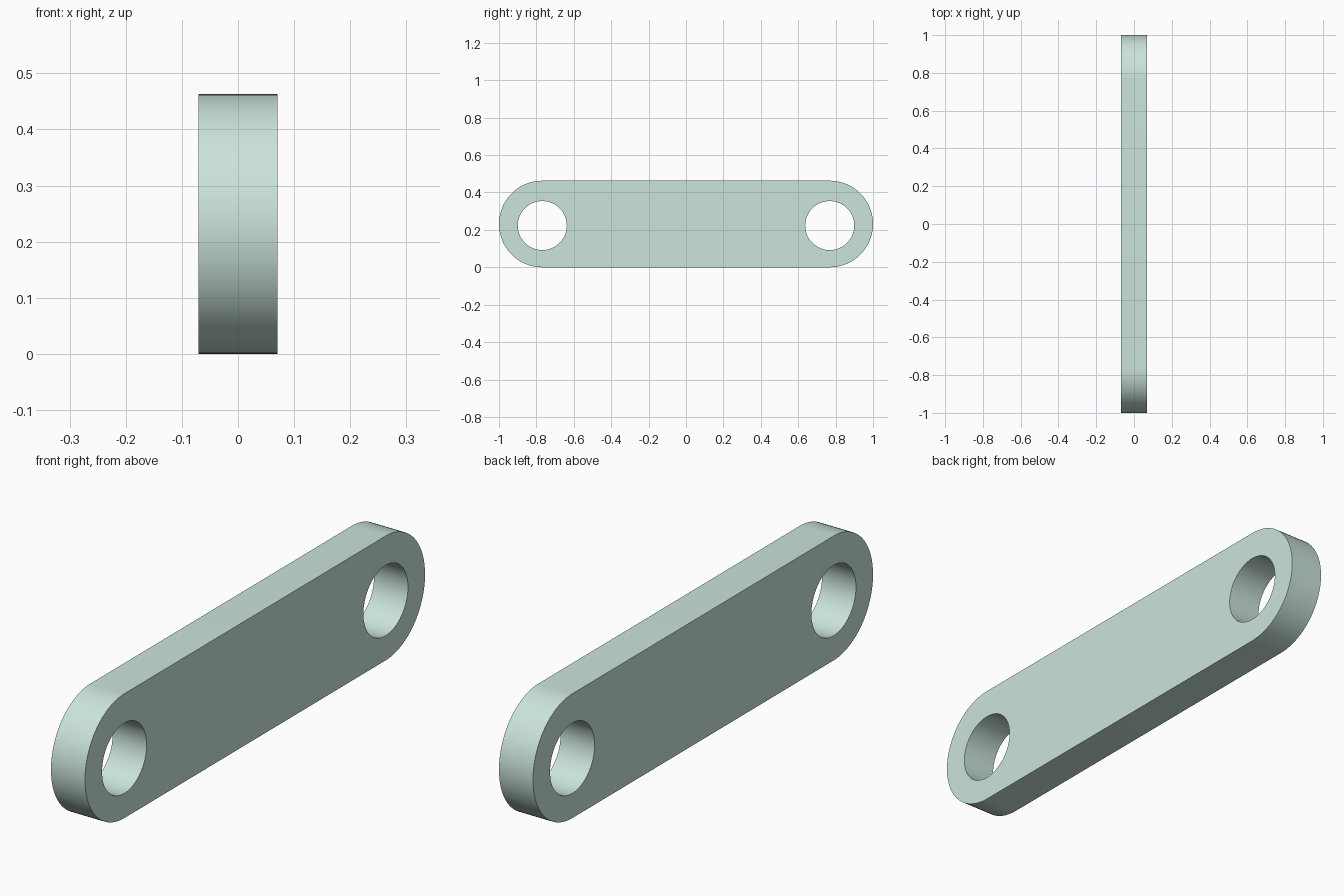
import bpy, bmesh
from math import sin, cos, pi

if "Cube" in bpy.data.objects:
    bpy.data.objects.remove(bpy.data.objects["Cube"])

HALF_T = 0.07            # half thickness along x
R_END, R_HOLE = 0.2315, 0.131
Y_END = 1 - R_END        # centre of the rounded ends and the holes
Z_HOLE = 0.223
SEG = 48


def arc(cy, cz, r, start, end, n):
    return [(cy + r * cos(start + (end - start) * i / n),
             cz + r * sin(start + (end - start) * i / n)) for i in range(n + 1)]


def prism(name, outline, half):
    """Extrude a closed y-z outline along x."""
    bm = bmesh.new()
    face = bm.faces.new([bm.verts.new((-half, y, z)) for y, z in outline])
    ext = bmesh.ops.extrude_face_region(bm, geom=[face])
    verts = [g for g in ext["geom"] if isinstance(g, bmesh.types.BMVert)]
    bmesh.ops.translate(bm, verts=verts, vec=(2 * half, 0, 0))
    bmesh.ops.recalc_face_normals(bm, faces=bm.faces)
    mesh = bpy.data.meshes.new(name)
    bm.to_mesh(mesh)
    bm.free()
    obj = bpy.data.objects.new(name, mesh)
    bpy.context.collection.objects.link(obj)
    return obj


# Link plate: stadium profile with two round ends
plate = prism("link_plate",
              arc(Y_END, R_END, R_END, -pi / 2, pi / 2, SEG)
              + arc(-Y_END, R_END, R_END, pi / 2, 3 * pi / 2, SEG), HALF_T)
bpy.context.view_layer.objects.active = plate
plate.select_set(True)

# Pin holes, one near each end
for side in (-1, 1):
    cutter = prism("pin_hole_cutter",
                   arc(side * Y_END, Z_HOLE, R_HOLE, 0, 2 * pi, 2 * SEG)[:-1], HALF_T * 2)
    cutter.hide_render = True
    mod = plate.modifiers.new("pin_hole", 'BOOLEAN')
    mod.operation = 'DIFFERENCE'
    mod.solver = 'EXACT'
    mod.object = cutter
    bpy.ops.object.modifier_apply(modifier=mod.name)
    bpy.data.objects.remove(cutter)

# Smooth rims, sharp edges, pale green finish
bpy.ops.object.shade_smooth_by_angle()
mat = bpy.data.materials.new("pale_green")
mat.diffuse_color = (0.6, 0.78, 0.7, 1)
mat.use_nodes = True
mat.node_tree.nodes["Principled BSDF"].inputs["Base Color"].default_value = mat.diffuse_color
plate.data.materials.clear()
plate.data.materials.append(mat)
